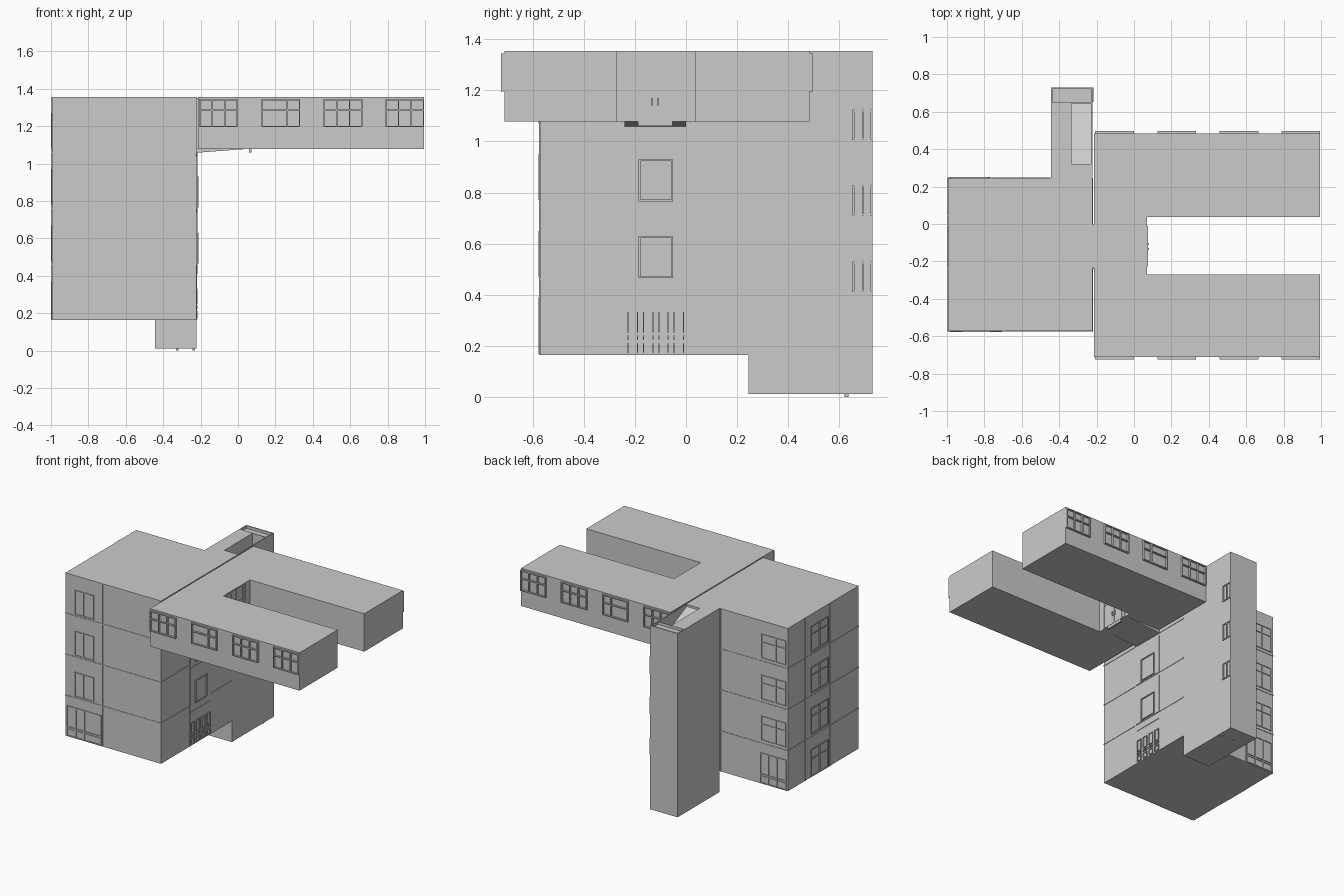
import bpy, bmesh
from mathutils import Vector

if "Cube" in bpy.data.objects:
    bpy.data.objects.remove(bpy.data.objects["Cube"])


def mesh_object(name, bm):
    bmesh.ops.recalc_face_normals(bm, faces=bm.faces)
    me = bpy.data.meshes.new(name)
    bm.to_mesh(me)
    bm.free()
    ob = bpy.data.objects.new(name, me)
    bpy.context.collection.objects.link(ob)
    return ob


def add_box(bm, x0, x1, y0, y1, z0, z1):
    vs = bmesh.ops.create_cube(bm, size=1)['verts']
    for v in vs:
        v.co = Vector(((x0 + x1) / 2 + v.co.x * (x1 - x0),
                       (y0 + y1) / 2 + v.co.y * (y1 - y0),
                       (z0 + z1) / 2 + v.co.z * (z1 - z0)))


def boxes(name, items):
    bm = bmesh.new()
    for b in items:
        add_box(bm, *b)
    return mesh_object(name, bm)


def prism(name, pts, axis, a, b):
    """Extrude a 2D outline along z (outline xy), y (outline xz) or x (outline yz)."""
    order = {'z': lambda p, h: (p[0], p[1], h), 'y': lambda p, h: (p[0], h, p[1]),
             'x': lambda p, h: (h, p[0], p[1])}[axis]
    bm = bmesh.new()
    f = bm.faces.new([bm.verts.new(order(p, a)) for p in pts])
    ext = bmesh.ops.extrude_face_region(bm, geom=[f])['geom']
    shift = Vector(order((0, 0), b - a))
    for v in ext:
        if isinstance(v, bmesh.types.BMVert):
            v.co += shift
    return mesh_object(name, bm)


def cut(ob, cutter):
    m = ob.modifiers.new('cut', 'BOOLEAN')
    m.object = cutter
    m.solver = 'EXACT'
    cutter.hide_render = True
    cutter.hide_viewport = True


def on_wall(axis, at, sign, depth, u0, u1, z0, z1):
    """Box lying on a wall at x=at or y=at, standing out by depth."""
    a, b = sorted((at - sign * 0.003, at + sign * depth))
    return (a, b, u0, u1, z0, z1) if axis == 'x' else (u0, u1, a, b, z0, z1)


def frame(wall, u0, u1, z0, z1, ups=(), rails=(), t=0.007, d=0.006):
    """Window frame bars: border, uprights at u, rails at z."""
    us = [u0 + t / 2, u1 - t / 2, *ups]
    zs = [z0 + t / 2, z1 - t / 2, *rails]
    out = [on_wall(*wall, d, u - t / 2, u + t / 2, z0, z1) for u in us]
    out += [on_wall(*wall, d * 0.95, u0, u1, z - t / 2, z + t / 2) for z in zs]
    return out


FRONT, BACK = ('y', -0.572, -1), ('y', 0.245, 1)
LEFT, RIGHT = ('x', -0.995, -1), ('x', -0.222, 1)
TOP = 1.355
FLOORS = (0.46, 0.76, 1.06)

# main block with stair tower as one L-shaped mass
boxes('main_block', [(-0.995, -0.222, -0.572, 0.245, 0.165, TOP)])
tower = boxes('stair_tower', [(-0.443, -0.222, 0.245, 0.73, 0.012, TOP)])
boxes('tower_feet', [(x - 0.007, x + 0.007, 0.62, 0.635, 0, 0.02) for x in (-0.325, -0.237)])

# stairwell opening with sloping floor
cut(tower, prism('stairwell_cutter', [(0.32, 1.34), (0.32, 1.4), (0.645, 1.4), (0.645, 1.19)],
                 'x', -0.335, -0.23))
cut(tower, boxes('landing_cutter', [(-0.436, -0.23, 0.65, 0.722, 1.335, 1.4)]))

# U-shaped upper wing
prism('upper_wing', [(-0.214, -0.71), (0.995, -0.71), (0.995, -0.27), (0.07, -0.27),
                     (0.07, 0.037), (0.995, 0.037), (0.995, 0.483), (-0.214, 0.483)],
      'z', 1.078, TOP)
# link slab and sloped underside
prism('link_soffit', [(-0.222, 1.058), (0.07, 1.08), (-0.222, 1.08)], 'y', -0.24, 0)
boxes('link_passage', [(-0.225, -0.21, -0.235, 0, 1.08, TOP - 0.005)])

# string courses around the main block
t = 0.003
courses = []
for z in FLOORS:
    courses += [on_wall(*FRONT, t, -0.998, -0.219, z - t, z + t),
                on_wall(*BACK, t, -0.998, -0.443, z - t, z + t),
                on_wall(*LEFT, t, -0.575, 0.248, z - t, z + t),
                on_wall(*RIGHT, t, -0.575, 0.245, z - t, z + t)]
boxes('string_courses', courses)

# vertical wall joints
joints = [on_wall(*w, 0.003, u - t, u + t, 0.165, TOP) for w, u in
          ((FRONT, -0.695), (BACK, -0.76), (BACK, -0.45), (LEFT, 0.19),
           (LEFT, 0.045), (LEFT, 0.0), (LEFT, -0.24))]
joints.append(on_wall(*RIGHT, 0.003, -0.243, -0.237, 0.165, 1.06))
boxes('wall_joints', joints)

# upper storey windows on front, back and left
win = []
for f in FLOORS:
    win += frame(FRONT, -0.92, -0.765, f + 0.01, f + 0.19, ups=(-0.85,))
    win += frame(BACK, -0.98, -0.78, f + 0.02, f + 0.2, ups=(-0.9,), rails=(f + 0.14,))
    win += frame(LEFT, -0.22, -0.02, f + 0.02, f + 0.21, ups=(-0.12,), rails=(f + 0.15,))
boxes('storey_windows', win)

# ground floor shopfronts
shop = []
for w in (FRONT, BACK):
    shop += frame(w, -0.985, -0.705 if w is FRONT else -0.77, 0.168, 0.39,
                  ups=(-0.91, -0.84), rails=(0.22, 0.235))
shop += frame(LEFT, -0.22, -0.02, 0.168, 0.37, ups=(-0.12,), rails=(0.3,))
boxes('shopfronts', shop)

# bay panels and balcony doors on the right wall
bays = []
for f in FLOORS[:2]:
    bays.append(on_wall(*RIGHT, 0.005, -0.24, 0, f, f + 0.275))
    bays += frame(RIGHT, -0.185, -0.05, f + 0.005, f + 0.17, d=0.012)
bays.append(on_wall(*RIGHT, 0.004, -0.23, -0.005, 0.408, 0.413))
boxes('bay_panels', bays)

# four-leaf entrance
doors = []
for i in range(4):
    u = -0.228 + 0.06 * i
    for z0, z1 in ((0.172, 0.212), (0.223, 0.241), (0.25, 0.333)):
        doors += frame(RIGHT, u, u + 0.04, z0, z1, t=0.004)
boxes('entrance_doors', doors)

# tower windows
boxes('tower_windows', [b for z in (0.41, 0.71, 1.005) for b in
                        frame(RIGHT, 0.652, 0.73, z, z + 0.12, ups=(0.692,))])

# wing windows, repeated along both long sides
wing = []
for wall in (('y', -0.71, -1), ('y', 0.483, 1)):
    for x, s in ((-0.208, 0.07), (0.125, 0.14), (0.458, 0.07), (0.788, 0.07)):
        wing += frame(wall, x, x + 0.207, 1.195, 1.345, ups=(x + s, x + 0.138),
                      rails=(1.285,), d=0.014)
boxes('wing_windows', wing)

# courtyard glazed door with handles
court = ('x', 0.07, 1)
boxes('courtyard_door', frame(court, -0.228, -0.01, 1.08, 1.35,
                              ups=(-0.185, -0.12, -0.045), rails=(1.25,), d=0.004)
      + [on_wall(*court, 0.009, y - 0.003, y + 0.003, 1.14, 1.17) for y in (-0.132, -0.108)]
      + [(0.06, 0.072, -0.188, -0.052, 1.06, 1.08)])
